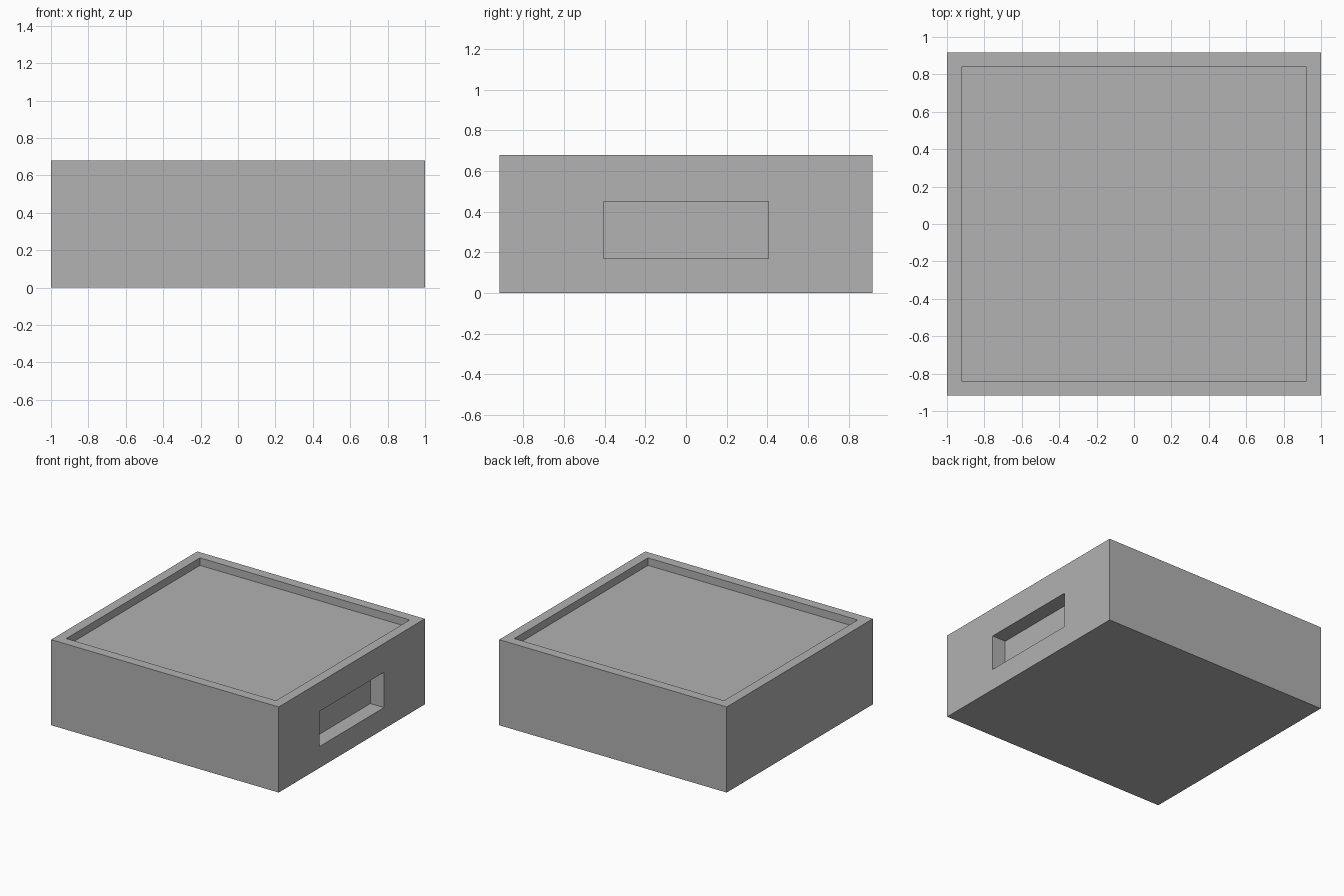
import bpy
import bmesh
from mathutils import Vector

WIDTH, DEPTH, HEIGHT = 2.0, 1.834, 0.68
RIM = 0.078            # thickness of the raised border
TRAY_DEPTH = 0.06
SLOT_HALF_WIDTH, SLOT_LOW, SLOT_HIGH, SLOT_DEPTH = 0.405, 0.17, 0.45, 0.12

default_cube = bpy.data.objects.get("Cube")
if default_cube:
    bpy.data.objects.remove(default_cube, do_unlink=True)


def make_material(name, colour):
    material = bpy.data.materials.new(name)
    material.use_nodes = True
    material.diffuse_color = colour
    material.node_tree.nodes["Principled BSDF"].inputs["Base Color"].default_value = colour
    return material


def recess(bm, direction, low, high, depth):
    """Inset the face looking along direction to the given bounds and sink it."""
    bm.normal_update()
    face = max(bm.faces, key=lambda f: f.normal.dot(direction) * f.calc_area()
               if f.normal.dot(direction) > 0.9 else 0)
    centre = face.calc_center_median()
    axis = max(range(3), key=lambda i: abs(direction[i]))
    # The first inset makes the rim, the second makes the walls
    bmesh.ops.inset_region(bm, faces=[face], thickness=0.01)
    for vert in face.verts:
        for i in range(3):
            if i != axis:
                vert.co[i] = low[i] if vert.co[i] < centre[i] else high[i]
    bmesh.ops.inset_region(bm, faces=[face], thickness=0, depth=0)
    bmesh.ops.translate(bm, verts=face.verts, vec=-direction * depth)


# Solid box body standing on the ground
bm = bmesh.new()
bmesh.ops.create_cube(bm, size=1)
bmesh.ops.scale(bm, vec=(WIDTH, DEPTH, HEIGHT), verts=bm.verts)
bmesh.ops.translate(bm, vec=(0, 0, HEIGHT / 2), verts=bm.verts)

# Shallow tray in the top
inner = Vector((WIDTH / 2 - RIM, DEPTH / 2 - RIM, 0))
recess(bm, Vector((0, 0, 1)), -inner, inner, TRAY_DEPTH)

# Hand slot in the +x side
recess(bm, Vector((1, 0, 0)),
       Vector((0, -SLOT_HALF_WIDTH, SLOT_LOW)),
       Vector((0, SLOT_HALF_WIDTH, SLOT_HIGH)), SLOT_DEPTH)

bmesh.ops.recalc_face_normals(bm, faces=bm.faces)
mesh = bpy.data.meshes.new("box_body")
bm.to_mesh(mesh)
bm.free()
mesh.materials.append(make_material("grey", (0.445, 0.445, 0.445, 1)))
body = bpy.data.objects.new("box_body", mesh)
bpy.context.collection.objects.link(body)
